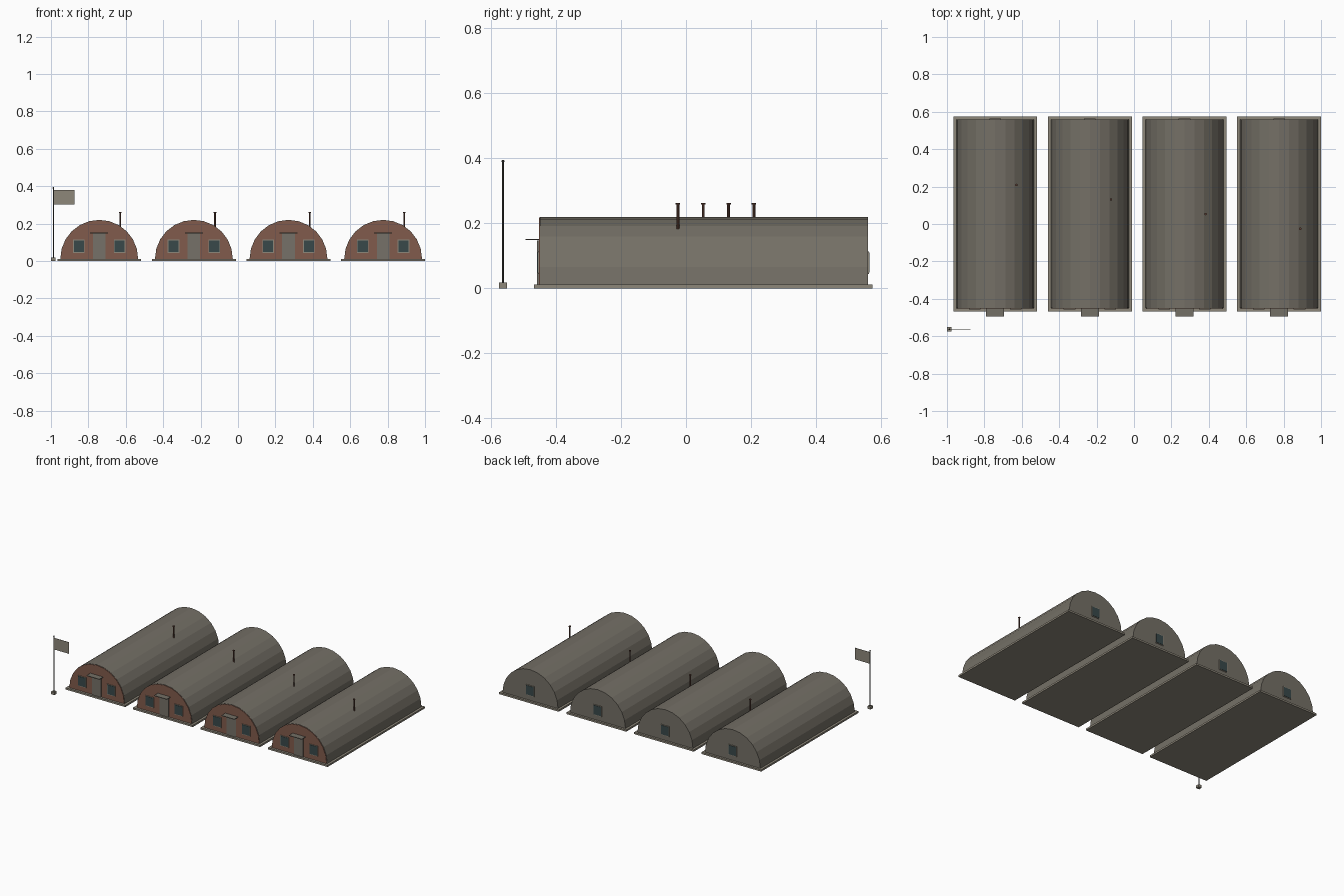
import bpy, bmesh, math

if "Cube" in bpy.data.objects:
    bpy.data.objects.remove(bpy.data.objects["Cube"])


def material(name, rgb):
    m = bpy.data.materials.new(name)
    m.diffuse_color = (*rgb, 1)
    m.use_nodes = True
    m.node_tree.nodes["Principled BSDF"].inputs["Base Color"].default_value = m.diffuse_color
    return m


ROOF = material("weathered grey iron", (0.175, 0.16, 0.132))
BRICK = material("red brick", (0.22, 0.105, 0.072))
GLASS = material("dark window glass", (0.04, 0.065, 0.068))
CONCRETE = material("pale concrete", (0.27, 0.245, 0.195))
DOOR = material("door grey", (0.18, 0.165, 0.14))
RUST = material("rusty flue", (0.11, 0.05, 0.035))
POLE = material("dark pole metal", (0.06, 0.06, 0.055))


def finish(name, bm, mat):
    bmesh.ops.recalc_face_normals(bm, faces=bm.faces)
    mesh = bpy.data.meshes.new(name)
    bm.to_mesh(mesh)
    bm.free()
    mesh.materials.append(mat)
    ob = bpy.data.objects.new(name, mesh)
    bpy.context.collection.objects.link(ob)
    return ob


def box(name, x, y, z, mat):
    """Box from (min, max) pairs."""
    bm = bmesh.new()
    bmesh.ops.create_cube(bm, size=1)
    for v in bm.verts:
        v.co = [(r[0] + r[1]) / 2 + c * (r[1] - r[0]) for c, r in zip(v.co, (x, y, z))]
    return finish(name, bm, mat)


def rod(name, x, y, z0, z1, r, mat, n=8):
    bm = bmesh.new()
    bmesh.ops.create_cone(bm, cap_ends=True, segments=n, radius1=r, radius2=r, depth=z1 - z0)
    bmesh.ops.translate(bm, verts=bm.verts, vec=(x, y, (z0 + z1) / 2))
    return finish(name, bm, mat)


def half_round(name, cx, y0, y1, r, mat, n=12):
    """Solid half cylinder lying along y on the slab."""
    bm = bmesh.new()
    arc = [math.pi * i / n for i in range(n + 1)]
    face = bm.faces.new([bm.verts.new((cx + r * math.cos(a), y0, SLAB + r * math.sin(a))) for a in arc])
    ext = bmesh.ops.extrude_face_region(bm, geom=[face], use_keep_orig=True)
    new = [g for g in ext["geom"] if isinstance(g, bmesh.types.BMVert)]
    bmesh.ops.translate(bm, verts=new, vec=(0, y1 - y0, 0))
    return finish(name, bm, mat)


def window(name, cx, y, z, out):
    """Framed window plate; out is -1 for front, 1 for back."""
    for part, w, h, d, mat in (("frame", 0.031, 0.035, 0.003, CONCRETE), ("glass", 0.027, 0.031, 0.005, GLASS)):
        ys = sorted((y - out * 0.002, y + out * d))
        box(f"{name}_{part}", (cx - w, cx + w), ys, (z - h, z + h), mat)


SLAB, R = 0.012, 0.208
FRONT, BACK = -0.452, 0.56

for i in range(4):
    cx = -0.742 + 0.506 * i
    n = f"hut_{i + 1}"
    # floor slab, curved shell and brick front wall
    box(n + "_slab", (cx - 0.224, cx + 0.224), (-0.468, 0.574), (0, SLAB), CONCRETE)
    half_round(n + "_shell", cx, FRONT + 0.003, BACK, R, ROOF)
    half_round(n + "_front_wall", cx, FRONT - 0.001, FRONT + 0.004, R - 0.002, BRICK)
    # door with thin canopy
    box(n + "_door", (cx - 0.034, cx + 0.034), (FRONT - 0.006, FRONT), (SLAB, 0.147), DOOR)
    box(n + "_canopy", (cx - 0.048, cx + 0.048), (-0.494, FRONT), (0.148, 0.152), ROOF)
    # windows
    for side in (-1, 1):
        window(f"{n}_front_window_{side}", cx + side * 0.109, FRONT - 0.001, 0.079, -1)
    window(n + "_back_window", cx, BACK, 0.079, 1)
    # stove flue, stepping forward from hut to hut
    fy = 0.209 - 0.078 * i
    rod(n + "_flue", cx + 0.113, fy, 0.16, 0.26, 0.0045, RUST)
    rod(n + "_flue_cap", cx + 0.113, fy, 0.258, 0.263, 0.007, RUST)

# flagpole
fx, fy = -0.987, -0.563
box("flagpole_base", (fx - 0.012, fx + 0.012), (fy - 0.012, fy + 0.012), (0, 0.018), CONCRETE)
rod("flagpole", fx, fy, 0.018, 0.39, 0.003, POLE)
bm = bmesh.new()
bmesh.ops.create_icosphere(bm, subdivisions=1, radius=0.005)
bmesh.ops.translate(bm, verts=bm.verts, vec=(fx, fy, 0.391))
finish("flagpole_finial", bm, POLE)
box("flag", (fx + 0.002, -0.873), (fy - 0.001, fy + 0.001), (0.303, 0.381), CONCRETE)
